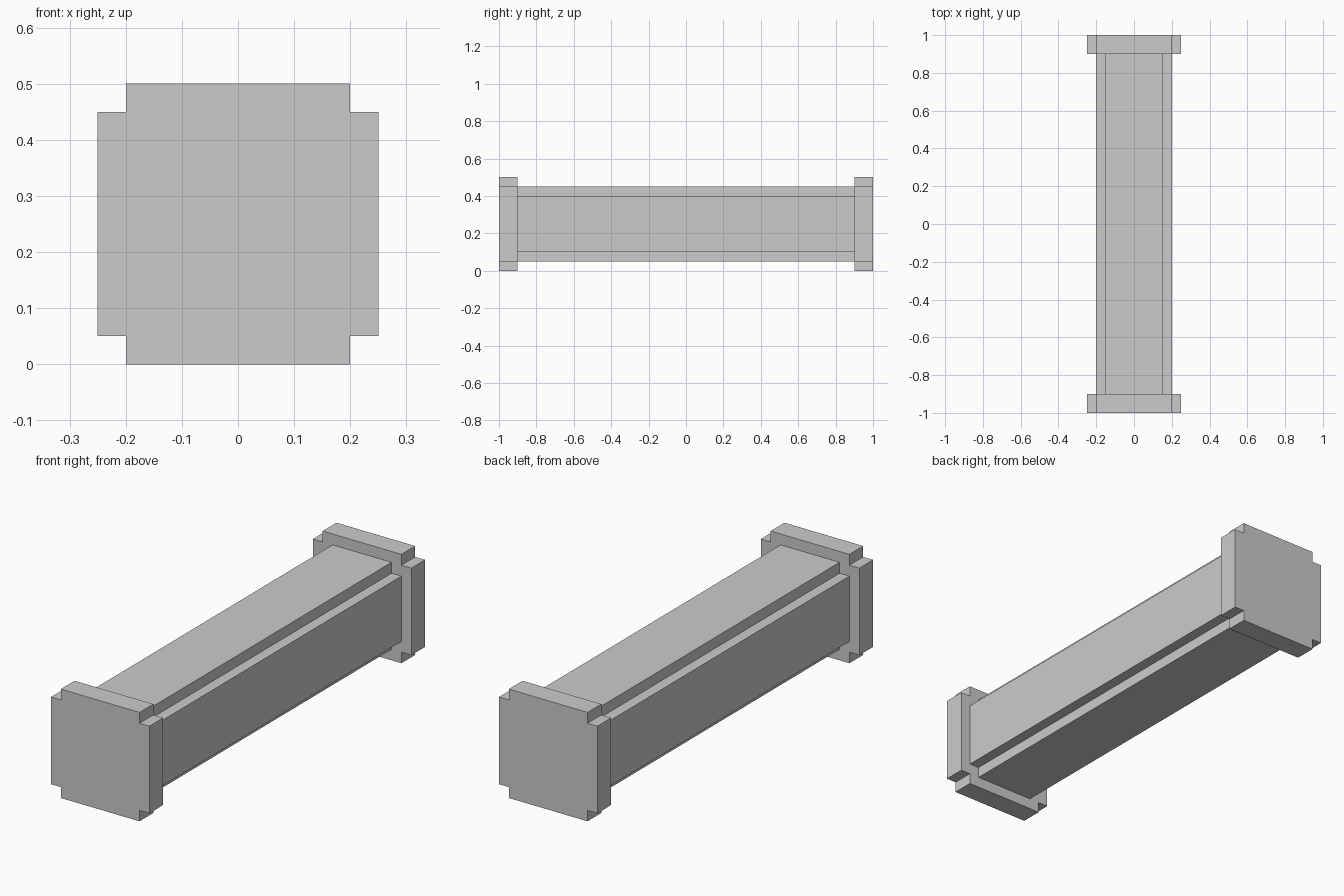
import bpy
import bmesh

if "Cube" in bpy.data.objects:
    bpy.data.objects.remove(bpy.data.objects["Cube"])

MID_Z = 0.25
NOTCH = 0.05


def notched_prism(name, half, y0, y1):
    """Square bar along y with a small square notch cut from each corner."""
    h, n = half, half - NOTCH
    quarter = [(h, n), (n, n), (n, h)]
    # Rotate the corner by 90 degrees for each of the four corners
    profile = []
    for _ in range(4):
        profile += quarter
        quarter = [(-z, x) for x, z in quarter]

    bm = bmesh.new()
    face = bm.faces.new([bm.verts.new((x, y0, z + MID_Z)) for x, z in profile])
    result = bmesh.ops.extrude_face_region(bm, geom=[face], use_keep_orig=True)
    moved = [v for v in result["geom"] if isinstance(v, bmesh.types.BMVert)]
    bmesh.ops.translate(bm, verts=moved, vec=(0, y1 - y0, 0))
    bmesh.ops.recalc_face_normals(bm, faces=bm.faces)

    mesh = bpy.data.meshes.new(name)
    bm.to_mesh(mesh)
    bm.free()
    obj = bpy.data.objects.new(name, mesh)
    bpy.context.collection.objects.link(obj)
    return obj


# Long beam between the end caps
notched_prism("beam", 0.2, -0.9, 0.9)

# Wider end caps
notched_prism("front_cap", 0.25, -1.0, -0.9)
notched_prism("back_cap", 0.25, 0.9, 1.0)
